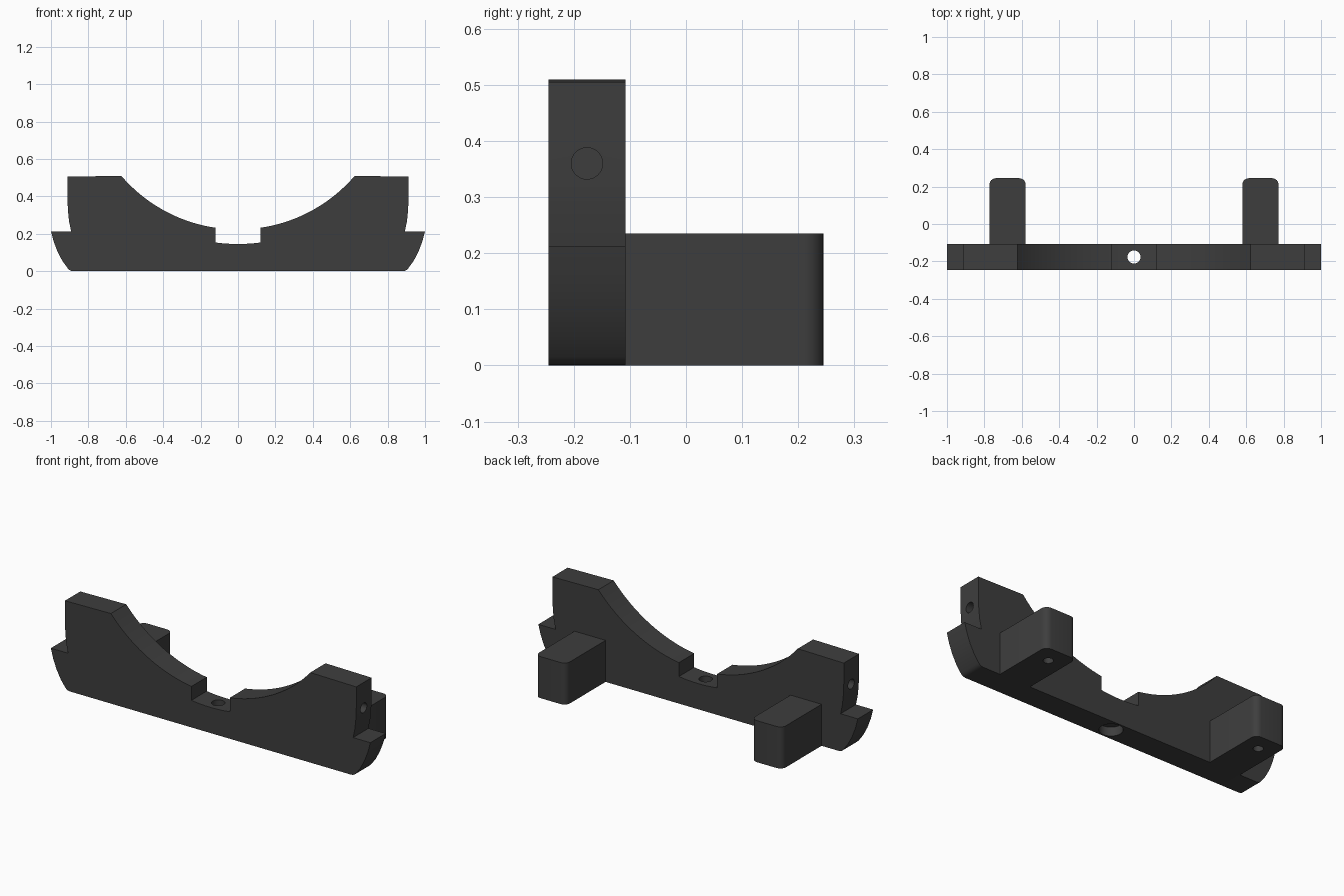
import bpy, bmesh, math
from mathutils import Matrix

if "Cube" in bpy.data.objects:
    bpy.data.objects.remove(bpy.data.objects["Cube"])

grey = bpy.data.materials.new("dark_grey")
grey.diffuse_color = (0.048, 0.048, 0.048, 1)
grey.use_nodes = True
grey.node_tree.nodes["Principled BSDF"].inputs["Base Color"].default_value = grey.diffuse_color

FRONT, BACK, REAR_END = -0.245, -0.108, 0.245
MID = (FRONT + BACK) / 2


def prism(name, points, to_3d, direction):
    """Extrude a closed 2D outline into a solid."""
    bm = bmesh.new()
    face = bm.faces.new([bm.verts.new(to_3d(*p)) for p in points])
    ext = bmesh.ops.extrude_face_region(bm, geom=[face])
    verts = [v for v in ext["geom"] if isinstance(v, bmesh.types.BMVert)]
    bmesh.ops.translate(bm, vec=direction, verts=verts)
    bmesh.ops.recalc_face_normals(bm, faces=bm.faces)
    return make_object(name, bm)


def make_object(name, bm):
    mesh = bpy.data.meshes.new(name)
    bm.to_mesh(mesh)
    bm.free()
    mesh.materials.append(grey)
    obj = bpy.data.objects.new(name, mesh)
    bpy.context.collection.objects.link(obj)
    return obj


def drill(target, centre, radius, depth, axis="Z"):
    """Cut a round hole with a temporary cylinder."""
    bm = bmesh.new()
    turn = Matrix.Rotation(math.pi / 2, 4, "Y") if axis == "X" else Matrix()
    bmesh.ops.create_cone(bm, cap_ends=True, segments=32, radius1=radius, radius2=radius,
                          depth=depth, matrix=Matrix.Translation(centre) @ turn)
    cutter = make_object("hole_cutter", bm)
    cutter.hide_render = True
    mod = target.modifiers.new("hole", "BOOLEAN")
    mod.operation, mod.solver, mod.object = "DIFFERENCE", "EXACT", cutter
    bpy.context.view_layer.objects.active = target
    bpy.ops.object.modifier_apply(modifier=mod.name)
    bpy.data.objects.remove(cutter)


def smooth(obj):
    bpy.ops.object.select_all(action="DESELECT")
    obj.select_set(True)
    bpy.context.view_layer.objects.active = obj
    bpy.ops.object.shade_smooth_by_angle(angle=math.radians(30))


def arc(x0, x1, radius, n, cz=1.046):
    """Points on the underside of a circle centred above the plate."""
    xs = [x0 + (x1 - x0) * i / n for i in range(n + 1)]
    return [(x, cz - math.sqrt(radius ** 2 - x * x)) for x in xs]


# Cradle plate: mirrored half outline, from the notch outwards and down to the base
half = arc(0, 0.12, 0.901, 4) + arc(0.12, 0.624, 0.823, 20)
half += [(0.912, 0.505), (0.912, 0.39), (0.909, 0.32), (0.903, 0.265), (0.892, 0.213),
         (1.0, 0.213), (0.985, 0.157), (0.964, 0.102), (0.938, 0.053), (0.91, 0.015),
         (0.902, 0.007), (0.892, 0.002), (0.88, 0.0)]
outline = half + [(-x, z) for x, z in reversed(half[1:])]
plate = prism("cradle_plate", outline, lambda x, z: (x, FRONT, z), (0, BACK - FRONT, 0))

# Centre bolt hole with a wider recess below, and a hole in each end
drill(plate, (0, MID, 0.1), 0.035, 0.4)
drill(plate, (0, MID, 0), 0.06, 0.1)
for side in (-1, 1):
    drill(plate, (side * 0.91, MID, 0.36), 0.028, 0.24, "X")
smooth(plate)

# Rear support blocks with rounded rear corners and a hole underneath
W, R = 0.097, 0.035
for side, label in ((-1, "left"), (1, "right")):
    cx = side * 0.676
    pts = [(cx - W, BACK), (cx + W, BACK)]
    for start, sx in ((0, 1), (90, -1)):
        for i in range(7):
            a = math.radians(start + 15 * i)
            pts.append((cx + sx * (W - R) + R * math.cos(a), REAR_END - R + R * math.sin(a)))
    block = prism(label + "_support_block", pts, lambda x, y: (x, y, 0), (0, 0, 0.235))
    drill(block, (cx, 0.148, 0), 0.026, 0.3)
    smooth(block)
